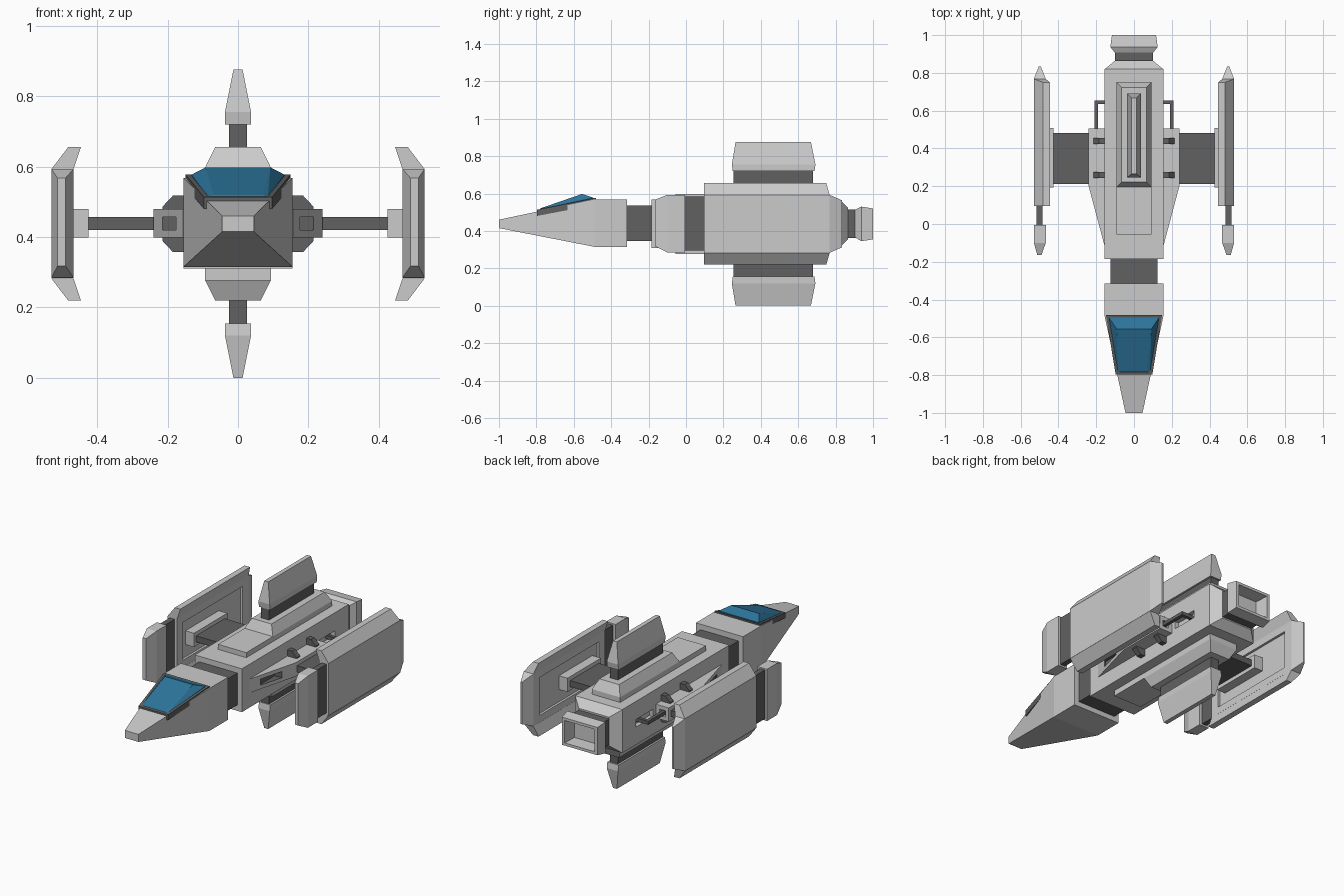
import bpy, bmesh

if "Cube" in bpy.data.objects:
    bpy.data.objects.remove(bpy.data.objects["Cube"])

MID = 0.4375  # height of the horizontal symmetry plane


def material(name, rgb):
    m = bpy.data.materials.new(name)
    m.diffuse_color = (*rgb, 1)
    m.use_nodes = True
    m.node_tree.nodes["Principled BSDF"].inputs["Base Color"].default_value = m.diffuse_color
    return m


DARK = material("dark_metal", (0.12, 0.12, 0.12))
GLASS = material("blue_glass", (0.026, 0.178, 0.33))


def hull(name, pts, mat=None, mirror=False):
    """Flat-faced convex solid around the given points."""
    bm = bmesh.new()
    for p in pts:
        bm.verts.new(p)
    res = bmesh.ops.convex_hull(bm, input=bm.verts[:])
    loose = [v for v in bm.verts if not v.link_faces]
    bmesh.ops.delete(bm, geom=loose, context='VERTS')
    bmesh.ops.dissolve_limit(bm, angle_limit=0.005, verts=bm.verts[:], edges=bm.edges[:])
    bmesh.ops.recalc_face_normals(bm, faces=bm.faces[:])
    me = bpy.data.meshes.new(name)
    bm.to_mesh(me)
    bm.free()
    ob = bpy.data.objects.new(name, me)
    bpy.context.collection.objects.link(ob)
    if mat:
        me.materials.append(mat)
    if mirror:
        ob.modifiers.new("mirror", 'MIRROR').use_mirror_merge = False
    return ob


def sec(y, x0, x1, z0, z1):
    """Rectangular cross-section at a given y."""
    return [(x, y, z) for x in (x0, x1) for z in (z0, z1)]


def lev(z, x, y0, y1):
    """Rectangular layer at a given z, centred on x = 0."""
    return [(s * x, y, z) for s in (-1, 1) for y in (y0, y1)]


def box(name, x0, x1, y0, y1, z0, z1, mat=None, mirror=False):
    return hull(name, sec(y0, x0, x1, z0, z1) + sec(y1, x0, x1, z0, z1), mat, mirror)


def cut(ob, cutter):
    """Carve the cutter out of ob, ahead of any mirroring."""
    mod = ob.modifiers.new("cut", 'BOOLEAN')
    mod.operation, mod.solver, mod.object = 'DIFFERENCE', 'EXACT', cutter
    mod.material_mode = 'TRANSFER'
    cutter.hide_render = True
    bpy.context.view_layer.objects.active = ob
    bpy.ops.object.modifier_move_to_index(modifier="cut", index=0)
    bpy.ops.object.modifier_apply(modifier="cut")
    bpy.data.objects.remove(cutter)


# Nose, canopy frame and canopy
hull("nose", sec(-1, -.045, .045, .415, .46) + sec(-.49, -.155, .155, .315, .568)
     + sec(-.315, -.155, .155, .315, .568))
hull("canopy_frame", sec(-.797, -.097, .097, .48, .513) + sec(-.482, -.149, .149, .54, .577), DARK)
hull("canopy", sec(-.785, -.085, .085, .48, .514) + sec(-.495, -.132, .132, .54, .577)
     + [(s * x, y, z) for s in (-1, 1) for x, y, z in ((.07, -.78, .52), (.092, -.555, .598))], GLASS)
box("neck", -.125, .125, -.33, -.17, .345, .535, DARK)

# Fuselage with a slot in each flank
body = hull("fuselage", sec(-.185, -.155, .155, .31, .568) + sec(.82, -.155, .155, .31, .568)
            + sec(.865, -.1, .1, .355, .525))
for s in (-1, 1):
    x0, x1 = sorted((s * .13, s * .2))
    cut(body, box("slot_cutter", x0, x1, .53, .69, .415, .46))

# Engine neck and hollow nozzle
box("engine_neck", -.1, .1, .85, .91, .362, .515, DARK)
nozzle = hull("engine_nozzle", sec(.898, -.095, .095, .37, .51) + sec(.937, -.125, .125, .345, .53)
              + sec(1, -.117, .117, .355, .52))
cut(nozzle, hull("nozzle_cutter", sec(.92, -.09, .09, .375, .5) + sec(1.02, -.1, .1, .37, .505)))

# Spine plate, raised spine, pylon and fin, above and below
for s, side in ((1, "upper"), (-1, "lower")):
    def z(h):
        return MID + s * (h - MID)
    hull(side + "_spine_plate", lev(z(.55), .093, -.055, .752) + lev(z(.598), .093, -.055, .752))
    hull(side + "_spine", lev(z(.598), .093, .195, .752) + lev(z(.655), .065, .222, .722))
    hull(side + "_pylon", lev(z(.64), .026, .255, .678) + lev(z(.73), .026, .255, .678), DARK)
    hull(side + "_fin", lev(z(.72), .037, .25, .687) + lev(z(.755), .037, .245, .692)
         + lev(z(.875), .013, .265, .668))

# Side fairings with dark front pocket and open rear socket
fairing = hull("side_fairing", sec(-.115, .14, .156, .398, .48) + sec(.2, .14, .24, .398, .48)
               + sec(.505, .14, .24, .398, .48), None, True)
cut(fairing, box("pocket_cutter", .168, .3, -.04, .105, .42, .457, DARK))
cut(fairing, box("socket_cutter", .18, .22, .46, .55, .42, .457))

# Dark clamps around the fairings, and bent pipes behind them
for i, y in enumerate((.26, .44)):
    hull("clamp_%d" % (i + 1), [(x, y + d, MID + s * h) for d in (-.016, .016) for s in (-1, 1)
         for x, h in ((.145, .08), (.185, .08), (.215, .048))], DARK, True)
box("pipe_run", .19, .21, .46, .655, .429, .449, DARK, True)
box("pipe_elbow", .13, .19, .635, .655, .429, .449, DARK, True)

# Wing struts and brackets
box("wing_strut", .23, .44, .213, .483, .42, .457, DARK, True)
box("wing_bracket", .425, .49, .193, .507, .398, .48, None, True)

# Outer panels: recessed slab with tapered tail and inward lips
slab = hull("wing_panel", sec(.095, .467, .53, .283, .593) + sec(.768, .467, .53, .283, .593)
            + sec(.835, .494, .504, .313, .563), None, True)
cut(slab, box("recess_cutter", .45, .481, .15, .71, .325, .55))
for s, side in ((1, "upper"), (-1, "lower")):
    hull(side + "_panel_lip", [(x, y, MID + s * h) for x, h, y1 in
         ((.53, .155, .768), (.467, .155, .768), (.482, .218, .75), (.446, .218, .75))
         for y in (.095, y1)], None, True)

# Forward pods on dark necks
box("pod_neck", .484, .516, -.02, .11, .295, .585, DARK, True)
hull("pod", sec(-.165, .49, .512, .318, .567) + sec(-.1, .467, .53, .285, .593)
     + sec(-.005, .467, .53, .285, .593), None, True)
